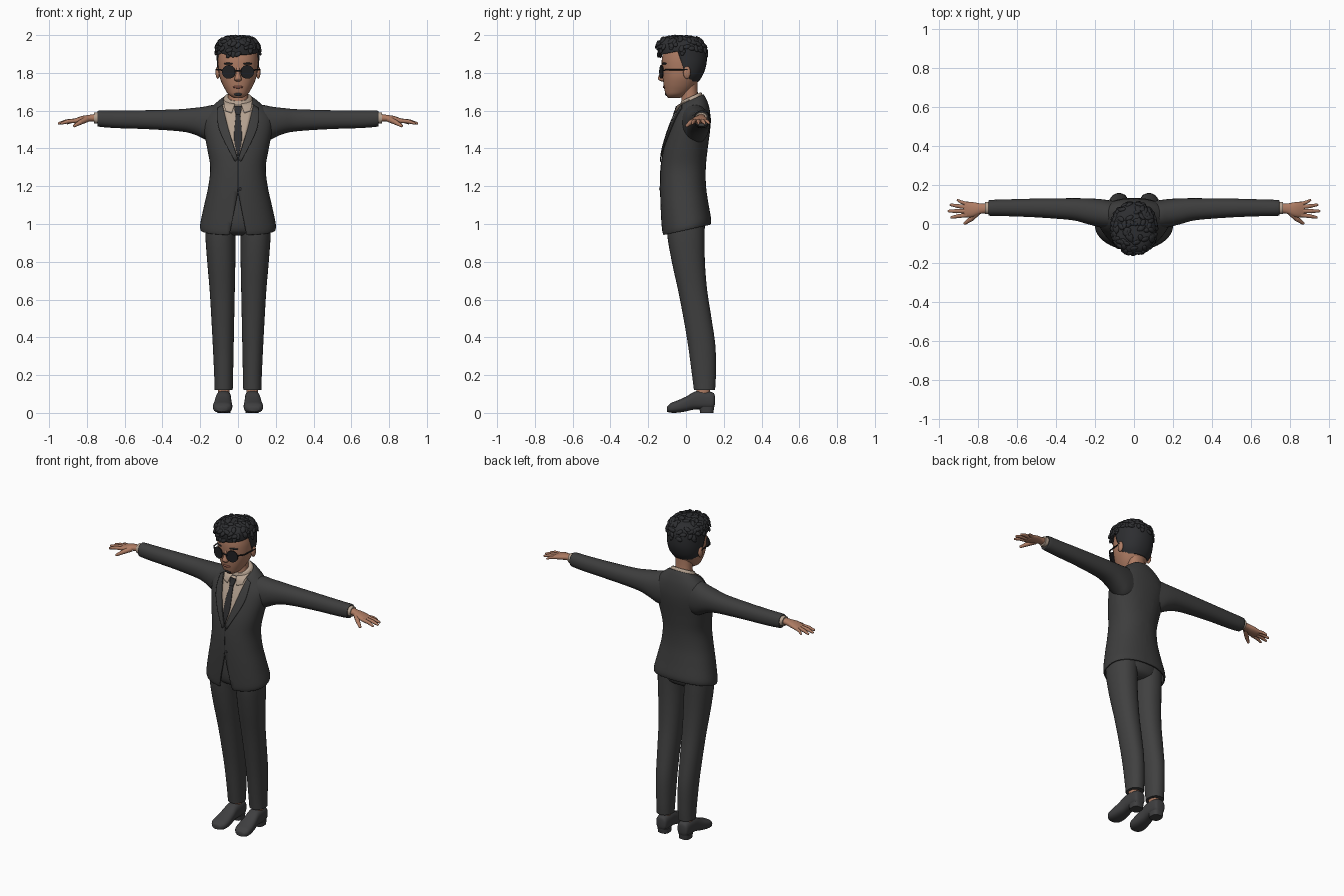
import bpy, bmesh, math, random
from mathutils import Vector, Matrix
from mathutils.bvhtree import BVHTree

if "Cube" in bpy.data.objects:
    bpy.data.objects.remove(bpy.data.objects["Cube"], do_unlink=True)
random.seed(4)


def material(name, r, g, b):
    m = bpy.data.materials.new(name)
    m.use_nodes = True
    m.diffuse_color = (r, g, b, 1)
    node = m.node_tree.nodes["Principled BSDF"]
    node.inputs["Base Color"].default_value = (r, g, b, 1)
    node.inputs["Roughness"].default_value = 0.8
    return m


SUIT = material("charcoal jacket", .047, .047, .047)
TROUSER = material("charcoal trousers", .052, .052, .052)
LEATHER = material("shoe leather", .05, .05, .052)
SHIRT = material("beige shirt", .46, .36, .28)
TIE = material("dark tie", .028, .028, .03)
SKIN = material("warm skin", .42, .2, .125)
LIP = material("brown lip", .27, .1, .07)
HAIR = material("black hair", .026, .027, .03)
GLASS = material("black glasses", .014, .014, .016)


def finish(name, bm, mat, mirror=False, thick=0, angle=50):
    bmesh.ops.recalc_face_normals(bm, faces=bm.faces)
    me = bpy.data.meshes.new(name)
    bm.to_mesh(me)
    bm.free()
    me.materials.append(mat)
    me.shade_smooth()
    me.set_sharp_from_angle(angle=math.radians(angle))
    ob = bpy.data.objects.new(name, me)
    bpy.context.scene.collection.objects.link(ob)
    if thick:
        s = ob.modifiers.new("thickness", "SOLIDIFY")
        s.thickness, s.offset = thick, -1
    if mirror:
        ob.modifiers.new("mirror", "MIRROR")
    return ob


def spline(rows, steps):
    """Smooth in-between rows through the given ones."""
    out = []
    for i in range(len(rows) - 1):
        p0, p1, p2, p3 = (rows[min(max(j, 0), len(rows) - 1)] for j in range(i - 1, i + 3))
        for s in range(steps):
            t = s / steps
            out.append([b + .5 * t * (c - a + t * (2 * a - 5 * b + 4 * c - d + t * (3 * (b - c) + d - a)))
                        for a, b, c, d in zip(p0, p1, p2, p3)])
    return out + [list(rows[-1])]


def loft(rings, axis="Z", power=2.2, steps=4, n=32, caps=(True, True)):
    """Ring: position, a min, a max, b min, b max, tilt along b."""
    bm, loops = bmesh.new(), []
    for t, a0, a1, b0, b1, tilt in spline([tuple(r) + (0,) * (6 - len(r)) for r in rings], steps):
        loop = []
        for k in range(n):
            c, s = math.cos(math.tau * k / n), math.sin(math.tau * k / n)
            a = (a0 + a1) / 2 + (a1 - a0) / 2 * math.copysign(abs(c) ** (2 / power), c)
            b = (b0 + b1) / 2 + (b1 - b0) / 2 * math.copysign(abs(s) ** (2 / power), s)
            p = t + tilt * b
            loop.append(bm.verts.new({"Z": (a, b, p), "X": (p, a, b), "Y": (a, p, b)}[axis]))
        loops.append(loop)
    for u, v in zip(loops, loops[1:]):
        for k in range(n):
            bm.faces.new((u[k], u[(k + 1) % n], v[(k + 1) % n], v[k]))
    for use, loop in zip(caps, (loops[0], loops[-1])):
        if use:
            bm.faces.new(loop)
    return bm


def centred(rows):
    """Rows of height, half width, front, back, tilt."""
    return [(r[0], -r[1], r[1]) + tuple(r[2:]) for r in rows]


def ball(bm, loc, size, rot=None):
    m = Matrix.Translation(loc) @ (rot or Matrix()) @ Matrix.Diagonal((*size, 1))
    bmesh.ops.create_uvsphere(bm, u_segments=14, v_segments=10, radius=1, matrix=m)


def blob(name, loc, size, mat, mirror=False, rot=None):
    bm = bmesh.new()
    ball(bm, loc, size, rot)
    return finish(name, bm, mat, mirror)


def limb(bm, points, radii):
    """Round-ended chain of tapered segments."""
    for p, q, r, s in zip(points, points[1:], radii, radii[1:]):
        p, q = Vector(p), Vector(q)
        m = Matrix.Translation((p + q) / 2) @ (q - p).to_track_quat("Z", "Y").to_matrix().to_4x4()
        bmesh.ops.create_cone(bm, segments=10, radius1=r, radius2=s, depth=(q - p).length, matrix=m)
        ball(bm, q, (s, s, s))


# Jacket body with an open hem and a cutaway below the button
bm = loft(centred([
    (.968, .198, -.122, .13, .22), (1.0, .2, -.129, .133, .2), (1.1, .179, -.135, .119, .06),
    (1.2, .157, -.137, .106), (1.3, .147, -.133, .105), (1.4, .163, -.118, .115),
    (1.5, .182, -.088, .128), (1.56, .182, -.064, .13), (1.605, .15, -.046, .123, .1),
    (1.634, .112, -.038, .108, .25), (1.645, .085, -.03, .093, .45)]),
    power=2.25, steps=5, n=48, caps=(False, True))
front = BVHTree.FromBMesh(bm)
slope, top = .2, 1.17
for side in (1, -1):
    bmesh.ops.bisect_plane(bm, geom=bm.verts[:] + bm.edges[:] + bm.faces[:],
                           plane_co=(0, 0, top), plane_no=(side, 0, slope))
cut = [f for f in bm.faces for c in [f.calc_center_median()]
       if c.y < 0 and abs(c.x) < slope * (top - c.z)]
bmesh.ops.delete(bm, geom=cut, context="FACES")
finish("jacket_body", bm, SUIT, thick=.008)

# Sleeves
finish("sleeves", loft([
    (.06, -.02, .11, 1.43, 1.625), (.13, -.026, .122, 1.425, 1.63), (.18, -.016, .128, 1.45, 1.621),
    (.24, 0, .131, 1.477, 1.614), (.32, .02, .132, 1.492, 1.607), (.5, .034, .13, 1.503, 1.602),
    (.65, .04, .126, 1.508, 1.6), (.735, .042, .123, 1.515, 1.6), (.742, .047, .118, 1.52, 1.595)],
    axis="X"), SUIT, True)
finish("shirt_cuffs", loft([(.73, .05, .114, 1.53, 1.592), (.762, .051, .112, 1.532, 1.59)],
                           axis="X"), SHIRT, True)


# Cloth strips draped on the chest
def strip(name, left, right, mat, lift, thick=.004, mirror=False):
    bm, cols, rows = bmesh.new(), 8, []
    for a, b in zip(spline(left, 5), spline(right, 5)):
        row = []
        for k in range(cols + 1):
            x, z = (a[i] + (b[i] - a[i]) * k / cols for i in (0, 1))
            hit = front.ray_cast(Vector((x, -1, z)), Vector((0, 1, 0)))[0]
            y = min(hit.y, .03) if hit else 0
            row.append(bm.verts.new((x, y - lift, z)))
        rows.append(row)
    for u, v in zip(rows, rows[1:]):
        for k in range(cols):
            bm.faces.new((u[k], u[k + 1], v[k + 1], v[k]))
    return finish(name, bm, mat, mirror, thick)


def both(points):
    return [(-x, z) for x, z in points], points


strip("shirt_front", *both([(.085, 1.63), (.05, 1.5), (.002, 1.36)]), SHIRT, .004)
strip("lapels", [(.083, 1.632), (.05, 1.5), (.001, 1.345)],
      [(.108, 1.615), (.1, 1.5), (.016, 1.33)], SUIT, .01, .006, True)
strip("tie_blade", *both([(.011, 1.585), (.021, 1.45), (.002, 1.362)]), TIE, .011)
strip("tie_knot", *both([(.02, 1.625), (.018, 1.605), (.011, 1.58)]), TIE, .015, .008)
strip("collar_points", [(.016, 1.636), (.034, 1.588)], [(.078, 1.66), (.068, 1.6)],
      SHIRT, .012, .005, True)
strip("jacket_seam", *both([(.0015, 1.345), (.0015, 1.17)]), TIE, .002)
blob("jacket_button", (.012, -.138, 1.185), (.008, .004, .008), TIE)
finish("shirt_collar", loft(centred([
    (1.625, .084, -.036, .09, .5), (1.65, .076, -.03, .084, .5), (1.663, .068, -.026, .076, .45)])), SHIRT)

# Trousers
finish("trouser_legs", loft([
    (1.08, .0, .17, -.1, .1), (.95, .012, .173, -.1, .098), (.8, .014, .163, -.075, .1),
    (.65, .017, .15, -.042, .112), (.5, .02, .141, -.013, .135), (.35, .023, .133, .012, .156),
    (.2, .026, .126, .032, .158), (.122, .028, .124, .042, .154)]), TROUSER, True)
finish("trouser_seat", loft(centred([
    (.94, .07, -.06, .06), (.965, .15, -.098, .095), (1.04, .17, -.112, .105), (1.16, .14, -.11, .085)])), TROUSER)
finish("ankles", loft([(.07, .045, .107, .05, .125), (.15, .045, .107, .06, .13)]), SKIN, True)

# Shoes with separate heels
finish("shoes", loft([
    (.153, .055, .095, .045, .09), (.142, .04, .111, .022, .108), (.09, .036, .116, .019, .118),
    (.045, .036, .119, .018, .112), (0, .033, .126, .008, .086), (-.045, .03, .132, .001, .066),
    (-.08, .036, .13, .001, .052), (-.1, .058, .112, .006, .034)], axis="Y", power=2.6), LEATHER, True)
finish("shoe_heels", loft([(0, .041, .109, .075, .145), (.03, .039, .112, .07, .149)],
                          power=3), LEATHER, True)

# Hands
bm = loft([(.745, .056, .104, 1.542, 1.584), (.785, .052, .105, 1.542, 1.578),
           (.825, .036, .112, 1.536, 1.572), (.86, .034, .114, 1.532, 1.56),
           (.872, .04, .108, 1.536, 1.554)], axis="X", n=20)
for y, tip_x, tip_y, r in ((.046, .94, .034, .0105), (.066, .953, .066, .011),
                           (.086, .943, .098, .0105), (.103, .908, .122, .009)):
    mid = ((.862 + tip_x) / 2, (y + tip_y) / 2, 1.543)
    limb(bm, [(.855, y, 1.547), mid, (tip_x - .006, tip_y, 1.533)], [r * 1.1, r, r * .65])
limb(bm, [(.8, .06, 1.555), (.835, .025, 1.538), (.865, .004, 1.52)], [.017, .013, .008])
finish("hands", bm, SKIN, True)

# Neck and head
finish("neck", loft(centred([(1.56, .058, -.028, .075), (1.64, .054, -.026, .07),
                             (1.7, .052, -.022, .062), (1.76, .055, -.03, .06)])), SKIN)
finish("head", loft(centred([
    (1.668, .024, -.095, -.03), (1.685, .05, -.107, 0), (1.71, .067, -.114, .032),
    (1.74, .083, -.119, .055), (1.78, .098, -.123, .075), (1.83, .105, -.128, .092),
    (1.88, .106, -.127, .096), (1.93, .096, -.112, .086), (1.96, .06, -.07, .05)])), SKIN)
finish("nose", loft(centred([
    (1.754, .008, -.128, -.11), (1.762, .019, -.144, -.11), (1.773, .018, -.149, -.11),
    (1.795, .011, -.14, -.11), (1.83, .009, -.129, -.11)]), n=16), SKIN)
blob("ears", (.107, .005, 1.802), (.012, .02, .034), SKIN, True)
blob("mouth", (0, -.114, 1.725), (.028, .009, .007), LIP)
blob("goatee", (0, -.1, 1.688), (.024, .012, .011), HAIR)
blob("eyebrows", (.048, -.114, 1.849), (.028, .01, .006), HAIR, True, Matrix.Rotation(.3, 4, "Z"))

# Round glasses
bm = bmesh.new()
turn = Matrix.Translation((.049, -.13, 1.805)) @ Matrix.Rotation(.25, 4, "Z") @ Matrix.Rotation(math.pi / 2, 4, "X")
bmesh.ops.create_cone(bm, cap_ends=True, segments=28, radius1=.036, radius2=.036, depth=.006, matrix=turn)
limb(bm, [(0, -.14, 1.812), (.018, -.139, 1.81)], [.004, .004])
limb(bm, [(.083, -.12, 1.815), (.108, -.09, 1.816), (.115, .005, 1.818)], [.004, .004, .004])
finish("glasses", bm, GLASS, True)

# Hair cap, cut back from the face
bm = loft(centred([
    (1.755, .082, -.1, .068), (1.79, .103, -.12, .09), (1.84, .111, -.134, .107),
    (1.89, .113, -.143, .111), (1.93, .113, -.152, .107), (1.96, .105, -.15, .094),
    (1.982, .08, -.125, .065), (1.992, .035, -.07, .01)]))
hairline, temple = (Vector((0, -.14, 1.895)), Vector((0, -.2, 1))), (Vector((0, -.015, 1.83)), Vector((0, 1, .35)))
for co, no in (hairline, temple):
    bmesh.ops.bisect_plane(bm, geom=bm.verts[:] + bm.edges[:] + bm.faces[:], plane_co=co, plane_no=no)
cut = [f for f in bm.faces if all((f.calc_center_median() - co).dot(no) < 0 for co, no in (hairline, temple))]
bmesh.ops.delete(bm, geom=cut, context="FACES")
roots = [(v.co.copy(), v.co - Vector((0, -.02, 1.87))) for v in bm.verts if v.co.z > 1.895]
finish("hair_cap", bm, HAIR, thick=.012)

# Curly tufts over the crown
bm = bmesh.new()
for p, out in random.sample(roots, min(120, len(roots))):
    rot = out.to_track_quat("Z", "Y").to_matrix().to_4x4() @ Matrix.Rotation(random.uniform(0, 6), 4, "Z")
    p.z = min(p.z, 1.991)
    m = Matrix.Translation(p) @ rot @ Matrix.Diagonal((.022, .013, .008, 1))
    bmesh.ops.create_icosphere(bm, subdivisions=2, radius=1, matrix=m)
finish("hair_tufts", bm, HAIR)
